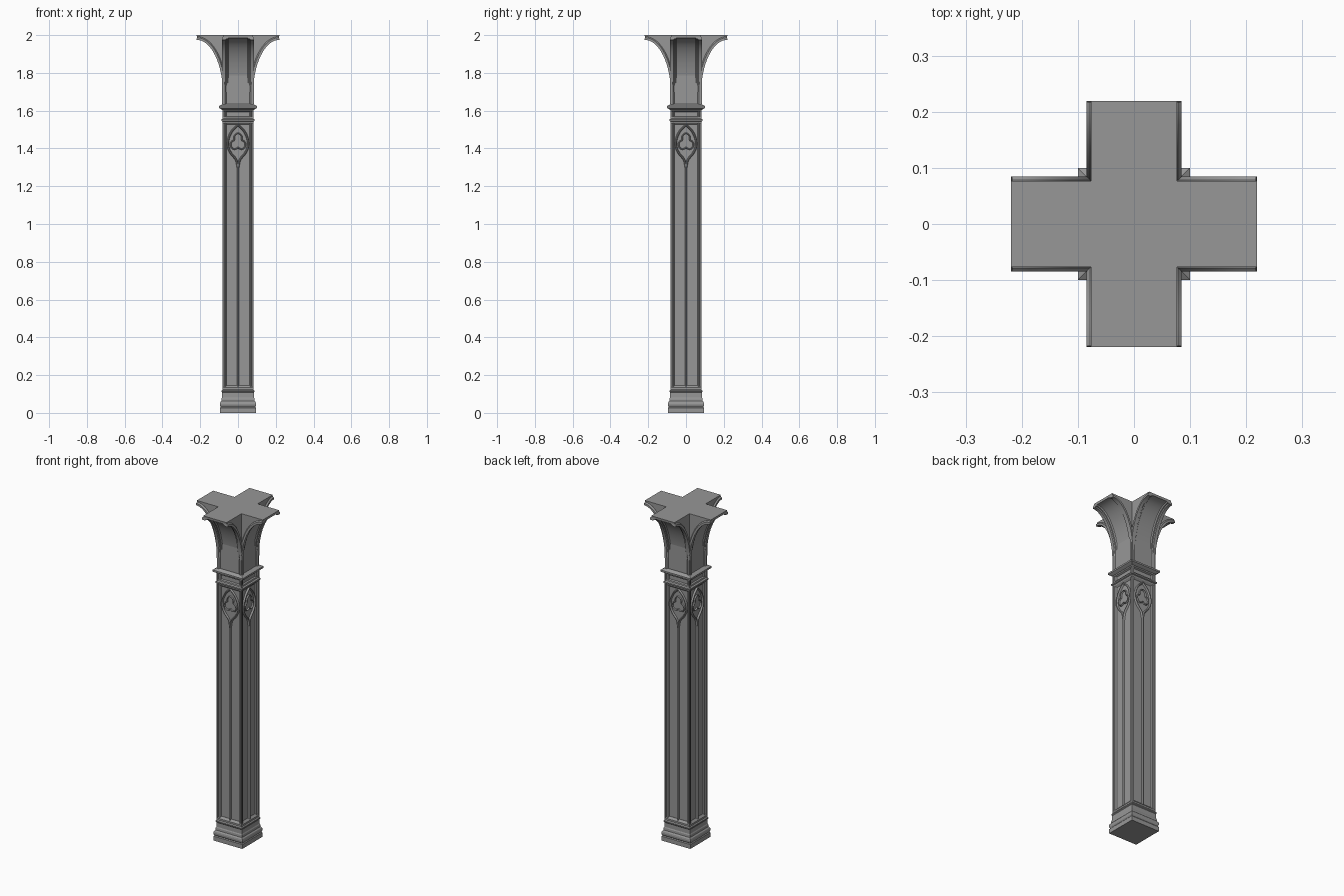
import bpy, bmesh, math
from mathutils import Vector, Matrix

if "Cube" in bpy.data.objects:
    bpy.data.objects.remove(bpy.data.objects["Cube"], do_unlink=True)

stone = bpy.data.materials.new("grey stone")
stone.use_nodes = True
GREY = (0.31, 0.31, 0.31, 1)
stone.diffuse_color = GREY
stone.node_tree.nodes["Principled BSDF"].inputs["Base Color"].default_value = GREY


def finish(name, bm, four=False):
    """Optionally repeat on all four sides, then make the object."""
    if four:
        source = bm.verts[:] + bm.edges[:] + bm.faces[:]
        for k in (1, 2, 3):
            new = bmesh.ops.duplicate(bm, geom=source)["geom"]
            bmesh.ops.rotate(bm, verts=[v for v in new if isinstance(v, bmesh.types.BMVert)],
                             matrix=Matrix.Rotation(k * math.pi / 2, 3, "Z"))
    bmesh.ops.recalc_face_normals(bm, faces=bm.faces[:])
    mesh = bpy.data.meshes.new(name)
    bm.to_mesh(mesh)
    bm.free()
    mesh.materials.append(stone)
    obj = bpy.data.objects.new(name, mesh)
    bpy.context.collection.objects.link(obj)
    return obj


def loft(bm, rings, closed=False):
    """Skin a list of equal rings; cap the ends unless closed."""
    loops = [[bm.verts.new(p) for p in ring] for ring in rings]
    n = len(loops[0])
    pairs = list(zip(loops, loops[1:])) + ([(loops[-1], loops[0])] if closed else [])
    for a, b in pairs:
        for i in range(n):
            j = (i + 1) % n
            bm.faces.new((a[i], a[j], b[j], b[i]))
    if not closed:
        bm.faces.new(loops[0])
        bm.faces.new(loops[-1])


def square_stack(name, profile):
    """Square moulding from (half width, height) pairs."""
    bm = bmesh.new()
    loft(bm, [[(-h, -h, z), (h, -h, z), (h, h, z), (-h, h, z)] for h, z in profile])
    return finish(name, bm)


def normals(path, closed=False):
    out, n = [], len(path)
    for i in range(n):
        a = path[(i - 1) % n if closed else max(i - 1, 0)]
        b = path[(i + 1) % n if closed else min(i + 1, n - 1)]
        t = (Vector(b) - Vector(a)).normalized()
        out.append(Vector((-t.y, t.x)))
    return out


def sweep(bm, path, section, closed=False):
    """Sweep a (y, offset along normal) section along a path in the xz plane."""
    rings = []
    for p, n in zip(path, normals(path, closed)):
        rings.append([(p[0] + n.x * d, w, p[1] + n.y * d) for w, d in section])
    loft(bm, rings, closed)


def spline(points, steps=5):
    """Smooth curve through the points."""
    pts = [Vector(p) for p in points]
    ext = [2 * pts[0] - pts[1]] + pts + [2 * pts[-1] - pts[-2]]
    out = []
    for a, b, c, d in zip(ext, ext[1:], ext[2:], ext[3:]):
        for s in range(steps):
            t = s / steps
            out.append(0.5 * (2 * b + (c - a) * t + (2 * a - 5 * b + 4 * c - d) * t * t
                              + (3 * b - a - 3 * c + d) * t ** 3))
    return out + [pts[-1]]


# Moulded base
square_stack("base", [(.095, 0), (.095, .026), (.091, .031), (.095, .038), (.096, .047),
                      (.094, .056), (.088, .063), (.087, .076), (.084, .082), (.084, .108),
                      (.087, .112), (.087, .118), (.082, .124)])

# Shaft with stepped corner posts and sunk panels
quarter = [(.060, -.070), (.065, -.078), (.071, -.078), (.073, -.074), (.076, -.074),
           (.078, -.083), (.083, -.083), (.083, -.078), (.074, -.076), (.074, -.073),
           (.078, -.071), (.078, -.065), (.070, -.060)]
plan = []
for k in range(4):
    turn = Matrix.Rotation(k * math.pi / 2, 2)
    plan += [turn @ Vector(p) for p in quarter]
bm = bmesh.new()
loft(bm, [[(p.x, p.y, z) for p in plan] for z in (.11, 1.62)])
finish("shaft", bm)

# Rails above and below the panels
square_stack("bottom_rail", [(.082, .118), (.082, .134), (.071, .146)])
square_stack("middle_rail", [(.070, 1.526), (.080, 1.536), (.082, 1.543), (.088, 1.546),
                             (.088, 1.554), (.080, 1.559), (.078, 1.566), (.070, 1.570)])
square_stack("top_rail", [(.070, 1.592), (.080, 1.597), (.082, 1.608)])
square_stack("capital_ledge", [(.083, 1.604), (.092, 1.609), (.100, 1.614),
                               (.100, 1.624), (.084, 1.634)])

# Thin bar between the two lights of each panel
bm = bmesh.new()
bar = [(-.069, -.006), (-.080, -.002), (-.080, .002), (-.069, .006)]
sweep(bm, [(0, .14), (0, 1.32)], bar)
finish("mullion", bm, four=True)

# Ogee arch tracery at the panel head
half = spline([(0, 1.295), (.010, 1.340), (.036, 1.372), (.053, 1.410),
               (.051, 1.450), (.032, 1.492), (0, 1.525)])
bm = bmesh.new()
for side in (1, -1):
    sweep(bm, [(side * p.x, p.y) for p in half], bar)
finish("ogee_tracery", bm, four=True)

# Trefoil inside the arch
trefoil = []
for k in range(3):
    lobe = math.pi / 2 + k * math.tau / 3
    for s in range(9):
        a = lobe + math.radians(-110 + 220 * s / 8)
        trefoil.append((.021 * math.cos(lobe) + .021 * math.cos(a),
                        1.432 + .024 * math.sin(lobe) + .024 * math.sin(a)))
bm = bmesh.new()
sweep(bm, trefoil, [(-.069, -.004), (-.078, -.0015), (-.078, .0015), (-.069, .004)], closed=True)
finish("trefoil_tracery", bm, four=True)

# Flaring arms: curved underside with a moulded edge rib on both sides
arc = [(.080, 1.62)]
for s in range(17):
    a = math.pi - s / 16 * math.pi / 2
    arc.append((.219 + .139 * math.cos(a), 1.69 + .285 * math.sin(a)))
rib = [(-.085, 0), (-.066, 0), (-.062, .005), (-.055, .005), (-.050, .011)]
band = rib + [(-w, d) for w, d in reversed(rib)] + [(.085, .012), (.078, .018),
                                                    (-.078, .018), (-.085, .012)]
bm = bmesh.new()
sweep(bm, arc, band)
arms = finish("arm_ribs", bm, four=True)

# Solid web filling each arm up to the flat top
outline = [(p[0] + n.x * .014, p[1] + n.y * .014) for p, n in zip(arc, normals(arc))]
outline += [(.219, 2), (0, 2), (0, 1.62)]
bm = bmesh.new()
loft(bm, [[(x, y, z) for x, z in outline] for y in (-.077, .077)])
webs = finish("arm_webs", bm, four=True)

# Smooth the curved arms, keep edges sharp
for obj in (arms, webs):
    obj.select_set(True)
bpy.context.view_layer.objects.active = arms
bpy.ops.object.shade_smooth_by_angle(angle=math.radians(25))
